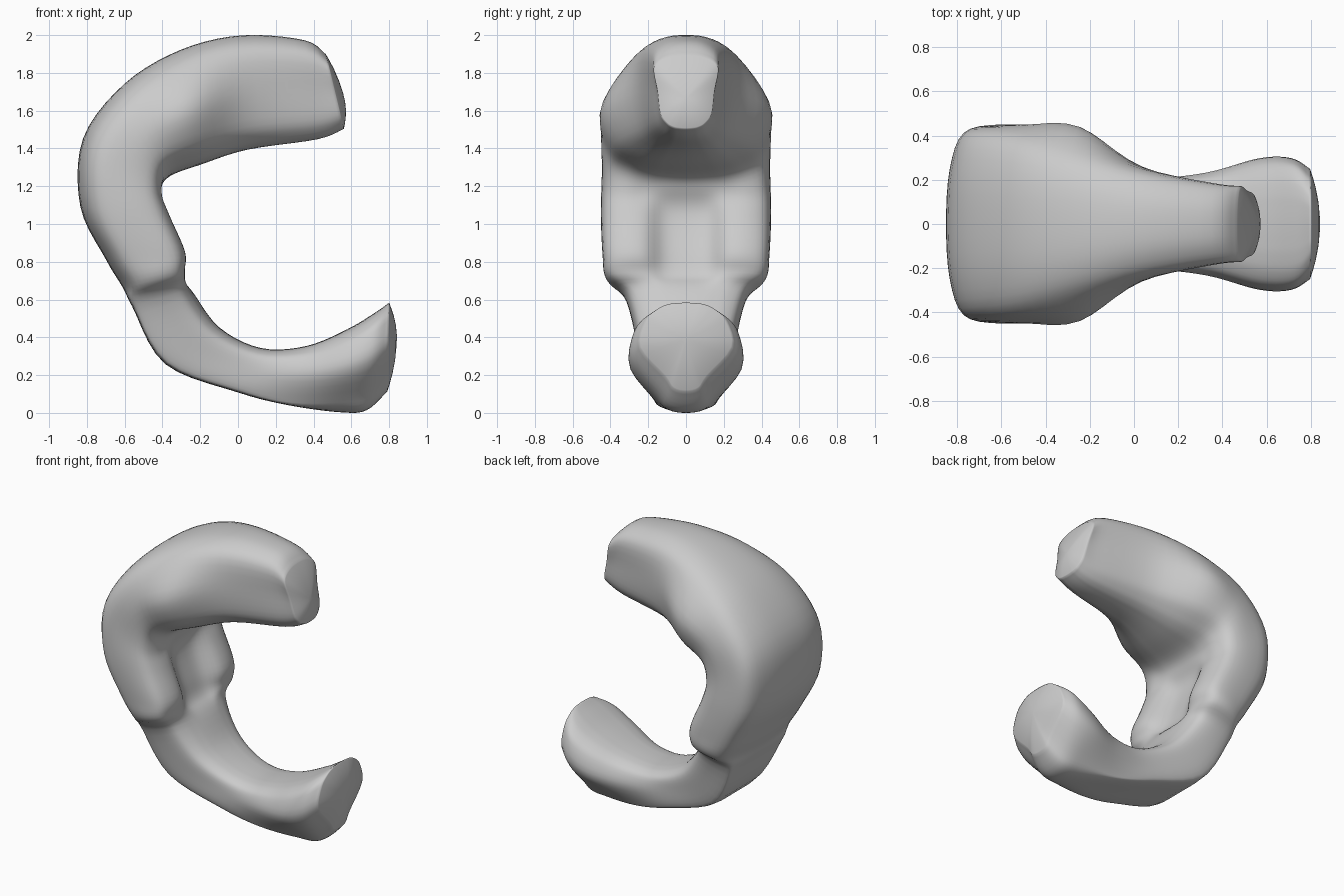
import bpy
import bmesh
from mathutils import Vector

if "Cube" in bpy.data.objects:
    bpy.data.objects.remove(bpy.data.objects["Cube"])

# Stations along the C: inner x,z | outer x,z | half widths inner, middle, outer | groove depth
STATIONS = [
    (0.56, 1.51, 0.465, 1.905, .12, .15, .17, 0),
    (0.42, 1.455, 0.35, 1.98, .14, .17, .18, 0),
    (0.05, 1.40, 0.02, 2.005, .20, .26, .24, 0),
    (-.20, 1.32, -.30, 1.93, .31, .44, .33, 0),
    (-.36, 1.26, -.60, 1.75, .37, .45, .39, 0),
    (-.40, 1.17, -.82, 1.46, .40, .445, .41, .04),
    (-.36, 1.05, -.835, 1.10, .41, .45, .41, .17),
    (-.28, 0.86, -.70, 0.82, .41, .44, .40, .22),
    (-.28, 0.75, -.61, 0.67, .39, .42, .37, .15),
    (-.25, 0.66, -.56, 0.57, .28, .32, .30, 0),
    (-.10, 0.46, -.385, 0.265, .23, .25, .24, 0),
    (0.12, 0.35, 0.00, 0.115, .19, .21, .20, 0),
    (0.36, 0.36, 0.28, 0.045, .20, .23, .17, 0),
    (0.58, 0.45, 0.54, 0.01, .26, .29, .17, 0),
    (0.73, 0.54, 0.68, 0.02, .26, .29, .15, 0),
    (0.80, 0.59, 0.79, 0.12, .18, .245, .11, 0),
]


def section(s):
    """Closed symmetric cross-section: two lobes when grooved, else convex."""
    ix, iz, ox, oz, wi, wm, wo, g = s
    side = .5 * (wi + wm)
    if g:
        inner = [(g, 0), (g * .85, .28 * wi), (.02, .54 * wi), (.02, .83 * wi), (.15, side)]
    else:
        inner = [(0, 0), (.005, .28 * wi), (.02, .54 * wi), (.07, .83 * wi), (.2, side)]
    # flat-bottomed lower arm, domed elsewhere
    if oz < .6 and ox < .5:
        outer = [(.9, wo), (.99, .8 * wo), (1, 0)]
    else:
        outer = [(.83, wo), (.965, .6 * wo), (1, 0)]
    half = inner + [(.5, wm)] + outer
    loop = half + [(u, -y) for u, y in half[-2:0:-1]]
    return [Vector((ix + (ox - ix) * u, y, iz + (oz - iz) * u)) for u, y in loop]


def spline(p0, p1, p2, p3, t):
    """Catmull-Rom interpolation."""
    return .5 * (2 * p1 + (p2 - p0) * t + (2 * p0 - 5 * p1 + 4 * p2 - p3) * t * t
                 + (3 * p1 - p0 - 3 * p2 + p3) * t ** 3)


def refine(pts, n, closed):
    k = len(pts)
    out = []
    for i in range(k if closed else k - 1):
        q = [pts[j % k if closed else min(max(j, 0), k - 1)] for j in range(i - 1, i + 3)]
        out += [spline(*q, j / n) for j in range(n)]
    return out if closed else out + [pts[-1]]


# Smooth in both directions
rings = [refine(section(s), 4, True) for s in STATIONS]
rings = [list(r) for r in zip(*[refine(list(c), 5, False) for c in zip(*rings)])]


def cap(ring, push):
    """Shrinking rings that dome an end."""
    c = sum(ring, Vector()) / len(ring)
    return [[c + (p - c) * f + push * (1 - f * f) for p in ring]
            for f in (.97, .85, .65, .4, .1)]


start = cap(rings[0], Vector((.04, 0, .01)))
end = cap(rings[-1], Vector((.045, 0, -.01)))
rings = start[::-1] + rings + end

# Curved clasp body
bm = bmesh.new()
grid = [[bm.verts.new(p) for p in r] for r in rings]
n = len(grid[0])
for a, b in zip(grid, grid[1:]):
    for i in range(n):
        bm.faces.new((a[i], a[(i + 1) % n], b[(i + 1) % n], b[i]))
bm.faces.new(grid[0])
bm.faces.new(grid[-1][::-1])
bmesh.ops.recalc_face_normals(bm, faces=bm.faces[:])
for f in bm.faces:
    f.smooth = True
mesh = bpy.data.meshes.new("curved_body")
bm.to_mesh(mesh)
bm.free()
body = bpy.data.objects.new("curved_body", mesh)
bpy.context.collection.objects.link(body)

# Rest on the ground
low = min(v.co.z for v in mesh.vertices)
for v in mesh.vertices:
    v.co.z -= low
